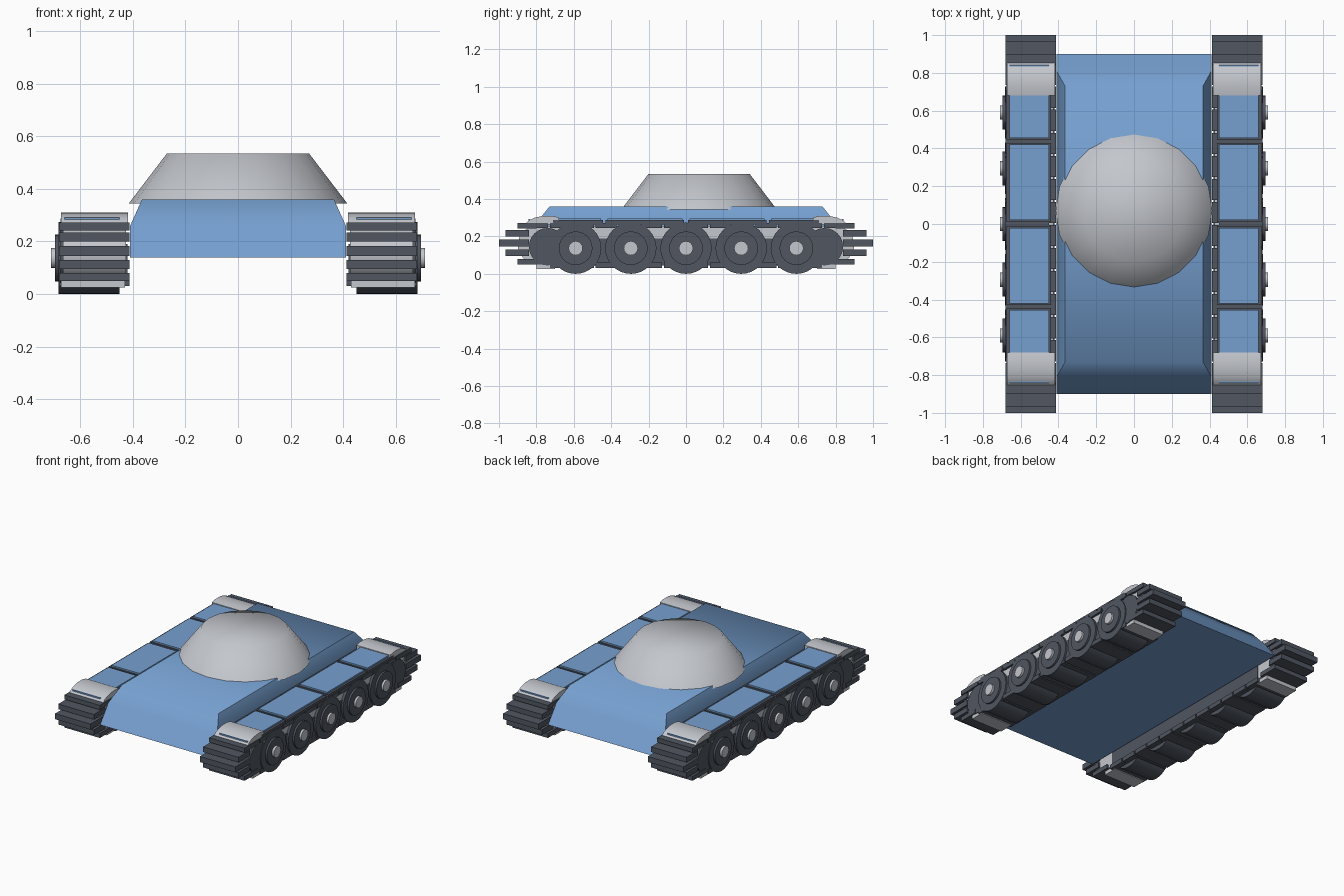
import bpy
import bmesh
import math
from mathutils import Matrix

cube = bpy.data.objects.get("Cube")
if cube:
    bpy.data.objects.remove(cube, do_unlink=True)


def material(name, rgb):
    m = bpy.data.materials.new(name)
    m.use_nodes = True
    m.diffuse_color = (*rgb, 1)
    m.node_tree.nodes["Principled BSDF"].inputs["Base Color"].default_value = (*rgb, 1)
    return m


BLUE = material("hull blue", (0.18, 0.35, 0.63))
GREY = material("light grey", (0.55, 0.57, 0.61))
DARK = material("track dark grey", (0.08, 0.093, 0.12))


def finish(bm, name, mat, angle=None):
    bmesh.ops.recalc_face_normals(bm, faces=bm.faces[:])
    mesh = bpy.data.meshes.new(name)
    bm.to_mesh(mesh)
    bm.free()
    mesh.materials.append(mat)
    ob = bpy.data.objects.new(name, mesh)
    bpy.context.scene.collection.objects.link(ob)
    if angle:
        bpy.ops.object.select_all(action="DESELECT")
        ob.select_set(True)
        bpy.context.view_layer.objects.active = ob
        bpy.ops.object.shade_smooth_by_angle(angle=math.radians(angle))
    return ob


def span_box(bm, x, y, z):
    """Add a box given its (low, high) range on each axis."""
    size = [b - a for a, b in (x, y, z)]
    mid = [(a + b) / 2 for a, b in (x, y, z)]
    bmesh.ops.create_cube(bm, size=1,
                          matrix=Matrix.Translation(mid) @ Matrix.Diagonal((*size, 1)))


def disc(bm, x, y, z, radius, sides=24):
    """Add a cylinder lying along x."""
    matrix = Matrix.Translation(((x[0] + x[1]) / 2, y, z)) @ Matrix.Rotation(math.pi / 2, 4, "Y")
    bmesh.ops.create_cone(bm, cap_ends=True, segments=sides, radius1=radius,
                          radius2=radius, depth=x[1] - x[0], matrix=matrix)


def prism(bm, profile, x):
    """Extrude a (y, z) profile along x."""
    a, b = [[bm.verts.new((px, y, z)) for y, z in profile] for px in x]
    bm.faces.new(a)
    bm.faces.new(b[::-1])
    for i in range(len(a)):
        j = (i + 1) % len(a)
        bm.faces.new((a[i], a[j], b[j], b[i]))


def pair(bm, name, mat, angle=None):
    """Make the left part and a mirrored right part."""
    twin = bm.copy()
    bmesh.ops.scale(twin, vec=(-1, 1, 1), verts=twin.verts[:])
    finish(bm, "left_" + name, mat, angle)
    finish(twin, "right_" + name, mat, angle)


# Hull: three stacked rectangles, sloped ends blending into the deck
bm = bmesh.new()
rings = []
for hx, hy, z in ((0.41, 0.9, 0.14), (0.41, 0.81, 0.26), (0.365, 0.73, 0.36)):
    rings.append([bm.verts.new((sx * hx, sy * hy, z))
                  for sx, sy in ((-1, -1), (1, -1), (1, 1), (-1, 1))])
for low, high in zip(rings, rings[1:]):
    for i in range(4):
        j = (i + 1) % 4
        bm.faces.new((low[i], low[j], high[j], high[i]))
bm.faces.new(rings[0][::-1])
bm.faces.new(rings[-1])
finish(bm, "hull", BLUE, 60)

# Turret: softly shaded tapered drum
bm = bmesh.new()
bmesh.ops.create_cone(bm, cap_ends=True, segments=20, radius1=0.415, radius2=0.27,
                      depth=0.19, matrix=Matrix.Translation((0, 0.07, 0.44)))
finish(bm, "turret", GREY, 70)

# Inner track belt with rounded ends
bm = bmesh.new()
arc = [(0.8 + 0.1 * math.cos(t), 0.155 + 0.1 * math.sin(t))
       for t in (math.radians(a) for a in range(-90, 91, 20))]
prism(bm, arc + [(-y, 2 * 0.155 - z) for y, z in arc], (0.425, 0.665))
pair(bm, "track_belt", GREY, 40)

# Lower skirt filling the space between the wheels
bm = bmesh.new()
span_box(bm, (0.42, 0.67), (-0.72, 0.72), (0.045, 0.19))
pair(bm, "lower_skirt", DARK)

# Track pads: top run, bottom run and the teeth around both ends
bm = bmesh.new()
WIDTH = (0.412, 0.68)
for i in range(14):
    y = (i - 6.5) * 0.122
    span_box(bm, WIDTH, (y - 0.056, y + 0.056), (0.245, 0.272))
    if abs(y) < 0.75:
        span_box(bm, WIDTH, (y - 0.056, y + 0.056), (0.03, 0.06))
for end in (-1, 1):
    for inner, outer, low, high in ((0.84, 1.0, 0.145, 0.183),
                                    (0.84, 0.965, 0.2, 0.235),
                                    (0.84, 0.965, 0.095, 0.13),
                                    (0.8, 0.9, 0.242, 0.272),
                                    (0.76, 0.9, 0.05, 0.08)):
        span_box(bm, WIDTH, sorted((end * inner, end * outer)), (low, high))
pair(bm, "track_pads", DARK)

# Rounded grey chin under each track end
bm = bmesh.new()
for end in (-1, 1):
    span_box(bm, (0.43, 0.672), sorted((end * 0.7, end * 0.8)), (0.025, 0.05))
pair(bm, "track_chins", GREY)

# Road wheels, smaller end wheels, raised discs and hubs
wheels, hubs = bmesh.new(), bmesh.new()
for i in range(-2, 3):
    y = i * 0.295
    disc(wheels, (0.45, 0.682), y, 0.137, 0.137, 32)
    disc(wheels, (0.68, 0.695), y, 0.137, 0.09)
    disc(hubs, (0.69, 0.71), y, 0.137, 0.038, 16)
for end in (-1, 1):
    disc(wheels, (0.45, 0.676), end * 0.74, 0.145, 0.1)
pair(wheels, "road_wheels", DARK, 40)
pair(hubs, "wheel_hubs", GREY, 40)

# Fender plates on dark trays
plates, trays = bmesh.new(), bmesh.new()
for a, b in ((0.455, 0.7), (0.02, 0.42)):
    for y in ((a, b), (-b, -a)):
        span_box(trays, (0.44, 0.675), (y[0] - 0.01, y[1] + 0.01), (0.265, 0.287))
        span_box(plates, (0.45, 0.66), y, (0.27, 0.297))
pair(trays, "fender_trays", DARK)
pair(plates, "fender_plates", BLUE)

# Curved mudguards with a thin blue strip near the tip
guards, strips = bmesh.new(), bmesh.new()
for end in (-1, 1):
    curve = ((0.68, 0.265), (0.68, 0.302), (0.72, 0.31), (0.77, 0.309),
             (0.81, 0.3), (0.84, 0.286), (0.86, 0.265))
    prism(guards, [(end * y, z) for y, z in curve], (0.418, 0.673))
    span_box(strips, (0.45, 0.66), sorted((end * 0.835, end * 0.843)), (0.283, 0.292))
pair(guards, "mudguards", GREY, 40)
pair(strips, "mudguard_strips", BLUE)
